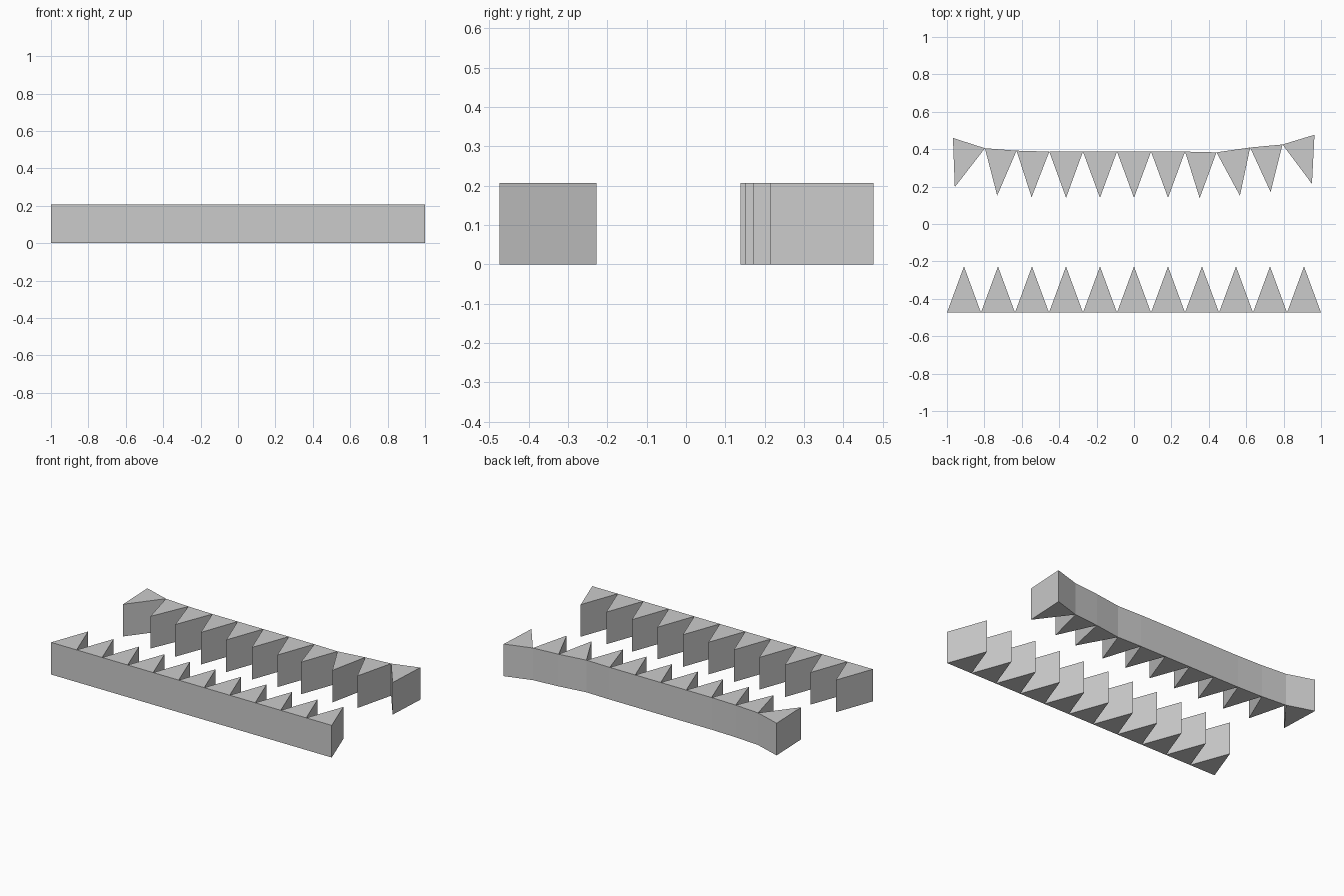
import bpy
from mathutils import Vector

if "Cube" in bpy.data.objects:
    bpy.data.objects.remove(bpy.data.objects["Cube"])

HEIGHT = 0.207
DEPTH = 0.247


def wedge(name, a, b, side):
    """Upright triangular prism on base edge a-b, tip pointing to the given side."""
    a, b = Vector(a), Vector(b)
    d = (b - a).normalized()
    tip = (a + b) / 2 + Vector((-d.y, d.x)) * side * DEPTH
    ring = [a, b, tip] if side > 0 else [b, a, tip]
    verts = [(p.x, p.y, z) for z in (0, HEIGHT) for p in ring]
    faces = [(2, 1, 0), (3, 4, 5), (0, 1, 4, 3), (1, 2, 5, 4), (2, 0, 3, 5)]
    mesh = bpy.data.meshes.new(name)
    mesh.from_pydata(verts, [], faces)
    bpy.context.collection.objects.link(bpy.data.objects.new(name, mesh))


# Straight front row of teeth
count = 11
front = [(-1 + 2 * i / count, -0.474) for i in range(count + 1)]

# Back row hinges along a path that bends at both ends
back = [(-0.968, 0.46), (-0.797, 0.405), (-0.628, 0.392), (-0.453, 0.387),
        (-0.273, 0.387), (-0.091, 0.387), (0.091, 0.387), (0.273, 0.387),
        (0.441, 0.383), (0.621, 0.409), (0.794, 0.425), (0.965, 0.477)]

for label, path, side in (("front_tooth", front, 1), ("back_tooth", back, -1)):
    for i in range(count):
        wedge(f"{label}_{i + 1}", path[i], path[i + 1], side)
